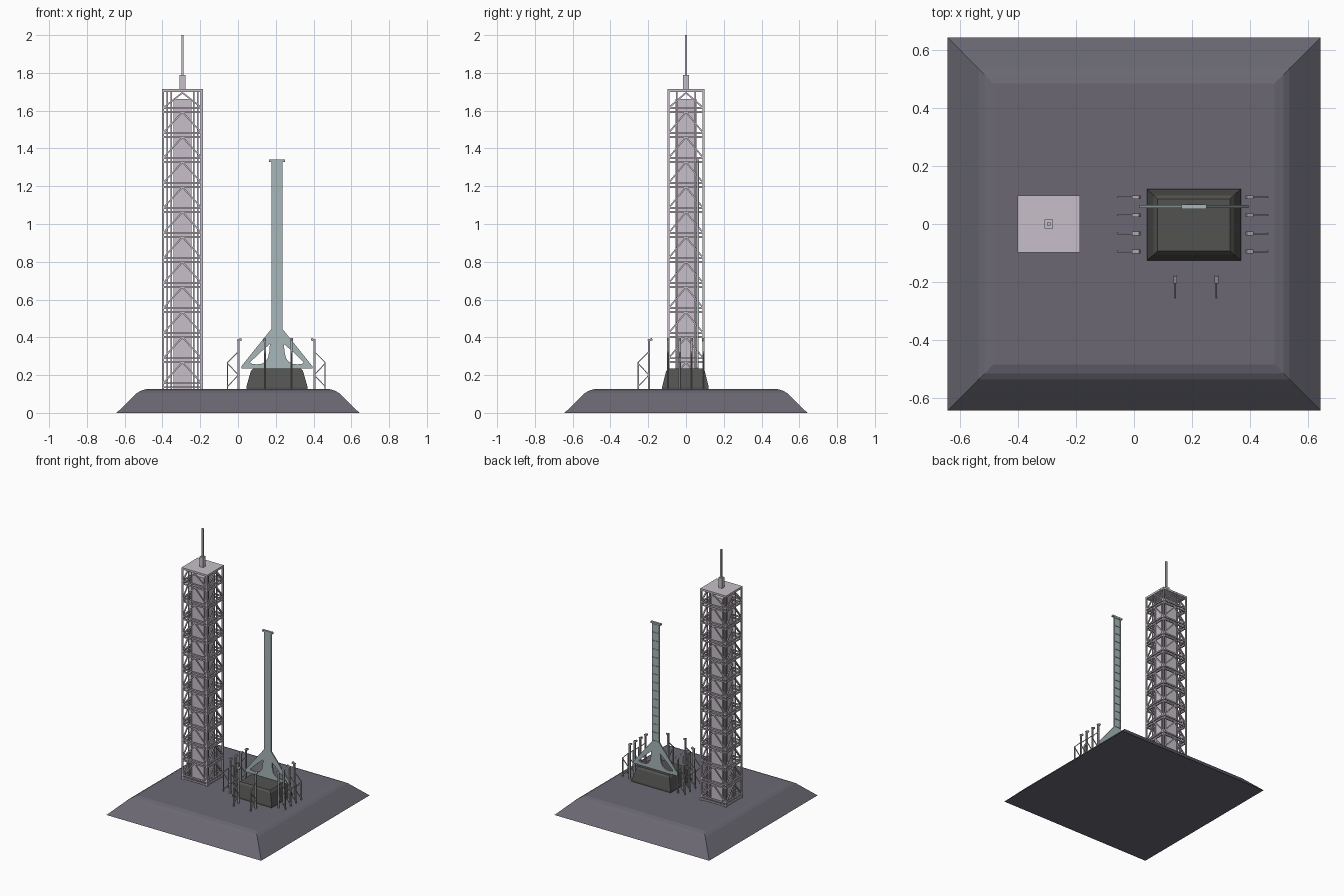
import bpy, bmesh
from mathutils import Vector, Matrix

if "Cube" in bpy.data.objects:
    bpy.data.objects.remove(bpy.data.objects["Cube"])


def material(name, rgb):
    m = bpy.data.materials.new(name)
    m.diffuse_color = (*rgb, 1)
    m.use_nodes = True
    m.node_tree.nodes["Principled BSDF"].inputs["Base Color"].default_value = m.diffuse_color
    return m


STONE = material("stone", (0.145, 0.137, 0.168))
DARK = material("dark_pad", (0.085, 0.085, 0.082))
PALE = material("pale_steel", (0.57, 0.52, 0.58))
STEEL = material("post_steel", (0.42, 0.42, 0.44))
GREEN = material("grey_green", (0.39, 0.47, 0.48))


def finish(name, bm, mat):
    bmesh.ops.recalc_face_normals(bm, faces=bm.faces)
    me = bpy.data.meshes.new(name)
    bm.to_mesh(me)
    bm.free()
    ob = bpy.data.objects.new(name, me)
    me.materials.append(mat)
    bpy.context.collection.objects.link(ob)
    return ob


def box(bm, c, s):
    bmesh.ops.create_cube(bm, size=1, matrix=Matrix.Translation(c) @ Matrix.Diagonal((*s, 1)))


def beam(bm, a, b, t):
    a, b = Vector(a), Vector(b)
    d = b - a
    rot = Matrix.Identity(4)
    if abs(d.x) + abs(d.y) > 1e-6:
        z = d.normalized()
        x = Vector((0, 0, 1)).cross(z).normalized()
        rot = Matrix((x, z.cross(x), z)).transposed().to_4x4()
    bmesh.ops.create_cube(bm, size=1, matrix=Matrix.Translation((a + b) / 2) @ rot
                          @ Matrix.Diagonal((t, t, d.length, 1)))


def stepped_block(name, cx, cy, rings, mat):
    # stack of rectangles (half x, half y, z) joined into a solid
    bm = bmesh.new()
    loops = [[bm.verts.new((cx + sx * hx, cy + sy * hy, z))
              for sx, sy in ((-1, -1), (1, -1), (1, 1), (-1, 1))] for hx, hy, z in rings]
    for lo, hi in zip(loops, loops[1:]):
        for i in range(4):
            j = (i + 1) % 4
            bm.faces.new((lo[i], lo[j], hi[j], hi[i]))
    bm.faces.new(loops[0][::-1])
    bm.faces.new(loops[-1])
    return finish(name, bm, mat)


# ground mound and dark pad
stepped_block("ground_mound", 0, 0, [(0.643, 0.643, 0), (0.535, 0.535, 0.105),
                                     (0.515, 0.515, 0.117), (0.485, 0.485, 0.126)], STONE)
stepped_block("launch_pad", 0.206, -0.003, [(0.162, 0.123, 0.124), (0.162, 0.123, 0.138),
                                            (0.138, 0.102, 0.222), (0.125, 0.09, 0.236)], DARK)

# lattice tower
TX, HX, HY = -0.294, 0.102, 0.092
levels = [0.145 + 0.1325 * i for i in range(12)] + [1.705]
bm = bmesh.new()
corners = [(TX + sx * HX, sy * HY) for sx, sy in ((-1, -1), (1, -1), (1, 1), (-1, 1))]
for x, y in corners:
    beam(bm, (x, y, 0.125), (x, y, 1.71), 0.011)
for k, z in enumerate(levels):
    for i in range(4):
        (x0, y0), (x1, y1) = corners[i], corners[(i + 1) % 4]
        mx, my = (x0 + x1) / 2, (y0 + y1) / 2
        for dz in ((-0.009, 0.012) if k < 12 else (0,)):
            beam(bm, (x0, y0, z + dz), (x1, y1, z + dz), 0.010)
        if k < 12:
            top = levels[k + 1] - 0.01
            beam(bm, (x0, y0, z + 0.012), (mx, my, top), 0.008)
            beam(bm, (x1, y1, z + 0.012), (mx, my, top), 0.008)
finish("tower_lattice", bm, PALE)

# inner posts and lift core
bm = bmesh.new()
for sx in (-1, 1):
    for sy in (-1, 1):
        for dx in (0.06, 0.081):
            x, y = TX + sx * dx, sy * 0.05
            beam(bm, (x, y, 0.125), (x, y, 1.70), 0.008)
finish("tower_inner_posts", bm, PALE)
bm = bmesh.new()
box(bm, (TX, 0, 0.893), (0.096, 0.11, 1.535))
finish("tower_core", bm, PALE)

# roof and mast
bm = bmesh.new()
box(bm, (TX, 0, 1.709), (0.215, 0.195, 0.012))
finish("tower_roof", bm, PALE)
bm = bmesh.new()
box(bm, (TX, 0, 1.752), (0.03, 0.03, 0.076))
box(bm, (TX, 0, 1.895), (0.012, 0.012, 0.21))
finish("tower_mast", bm, PALE)

# flat upright with splayed feet and two rounded openings
SX, SY = 0.206, 0.060
half = [(0.029, 1.33), (0.029, 0.445), (0.188, 0.247), (0.188, 0.236)]
hole = [(0.037, 0.365), (0.09, 0.318), (0.142, 0.268), (0.138, 0.261), (0.11, 0.257),
        (0.085, 0.259), (0.063, 0.27), (0.048, 0.29), (0.04, 0.325)]
outlines = [half + [(-x, z) for x, z in reversed(half)], hole, [(-x, z) for x, z in hole]]
cu = bpy.data.curves.new("support_upright", 'CURVE')
cu.dimensions, cu.fill_mode, cu.extrude = '2D', 'BOTH', 0.005
for pts in outlines:
    sp = cu.splines.new('POLY')
    sp.points.add(len(pts) - 1)
    for p, (x, z) in zip(sp.points, pts):
        p.co = (x, z, 0, 1)
    sp.use_cyclic_u = True
cu.materials.append(GREEN)
up = bpy.data.objects.new("support_upright", cu)
bpy.context.collection.objects.link(up)
up.location = (SX, SY, 0)
up.rotation_euler = (1.5707963, 0, 0)
bpy.context.view_layer.objects.active = up
up.select_set(True)
bpy.ops.object.convert(target='MESH')

# cap, rear side flanges and rungs
bm = bmesh.new()
box(bm, (SX, SY, 1.335), (0.086, 0.016, 0.012))
for s in (-1, 1):
    box(bm, (SX + s * 0.027, SY + 0.006, 0.887), (0.004, 0.006, 0.885))
for i in range(15):
    box(bm, (SX, SY + 0.006, 0.45 + i * 0.0625), (0.056, 0.005, 0.006))
finish("upright_cap_and_rungs", bm, GREEN)

# floodlight posts: three sides of the pad, d points to the pad
posts = [((0.002, y), (1, 0)) for y in (0.092, 0.030, -0.033, -0.095)]
posts += [((0.404, y), (-1, 0)) for y in (0.092, 0.030, -0.033, -0.095)]
posts += [((x, -0.196), (0, 1)) for x in (0.142, 0.284)]
for n, ((px, py), (dx, dy)) in enumerate(posts, 1):
    bm = bmesh.new()

    def at(u, z):
        return (px + dx * u, py + dy * u, z)

    beam(bm, at(0, 0.12), at(0, 0.385), 0.011)
    beam(bm, at(-0.057, 0.12), at(-0.057, 0.27), 0.006)
    for a, b in (((-0.057, 0.268), (0, 0.325)), ((-0.057, 0.262), (0, 0.2)),
                 ((0, 0.2), (-0.057, 0.14))):
        beam(bm, at(*a), at(*b), 0.005)
    # tilted lamp head
    a, b = Vector(at(-0.006, 0.381)), Vector(at(0.017, 0.391))
    beam(bm, a, b, 0.013)
    finish(f"floodlight_post_{n}", bm, STEEL)
